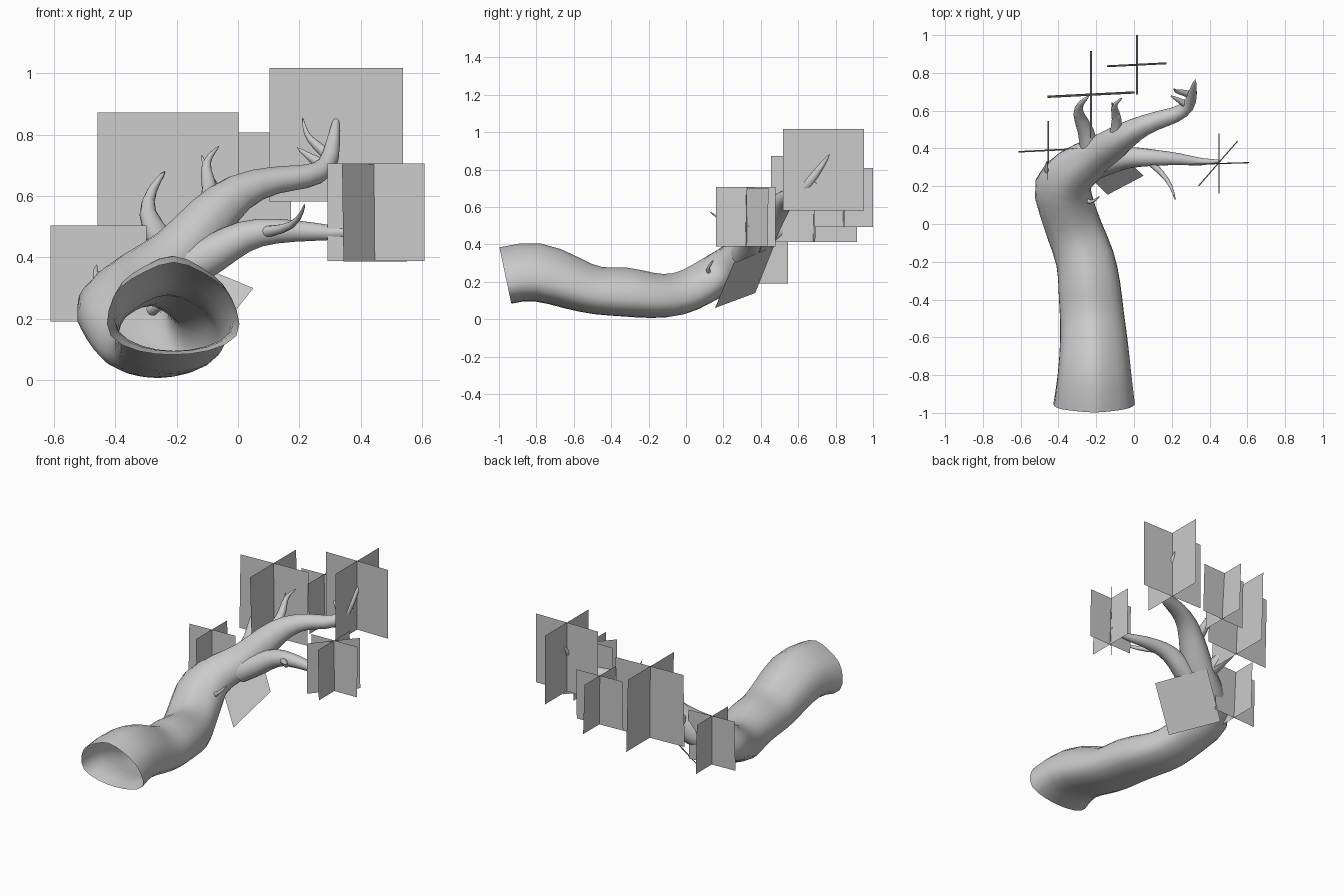
import bpy
import bmesh
import math
import random
from mathutils import Vector

random.seed(4)
cube = bpy.data.objects.get("Cube")
if cube:
    bpy.data.objects.remove(cube, do_unlink=True)

# One plain grey for bark and foliage cards
grey = bpy.data.materials.new("plain_grey")
grey.use_nodes = True
colour = (0.6, 0.6, 0.6, 1)
grey.diffuse_color = colour
grey.node_tree.nodes["Principled BSDF"].inputs["Base Color"].default_value = colour


def finish(bm, name, smooth):
    """Turn a bmesh into a named object."""
    mesh = bpy.data.meshes.new(name)
    bm.to_mesh(mesh)
    bm.free()
    mesh.materials.append(grey)
    for face in mesh.polygons:
        face.use_smooth = smooth
    obj = bpy.data.objects.new(name, mesh)
    bpy.context.collection.objects.link(obj)
    return obj


def tube(name, rings, ridges, bump):
    """Open tapered tube through rings of (x, y, z, half width, half height).

    Each ridge swells one side of the tube and fades along its length."""
    bm = bmesh.new()
    sides = len(ridges)
    centres = [Vector(ring[:3]) for ring in rings]
    loops = []
    for i, ring in enumerate(rings):
        ahead = centres[min(i + 1, len(rings) - 1)]
        behind = centres[max(i - 1, 0)]
        tangent = (ahead - behind).normalized()
        side = tangent.cross(Vector((0, 0, 1))).normalized()
        up = side.cross(tangent)
        fade = 1 - i / len(rings)
        loop = []
        for k in range(sides):
            angle = math.tau * k / sides
            offset = side * math.cos(angle) * ring[3] + up * math.sin(angle) * ring[4]
            swell = 1.06 + ridges[k] * fade + random.uniform(-bump, bump)
            loop.append(bm.verts.new(centres[i] + offset * swell))
        loops.append(loop)
    for first, second in zip(loops, loops[1:]):
        for k in range(sides):
            n = (k + 1) % sides
            bm.faces.new((first[k], first[n], second[n], second[k]))
    bm.faces.new(loops[-1])
    bmesh.ops.recalc_face_normals(bm, faces=bm.faces)
    obj = finish(bm, name, True)
    rounding = obj.modifiers.new("rounding", "SUBSURF")
    rounding.levels = rounding.render_levels = 1
    return obj


def branch(name, path, start, end, sides=7):
    """Round branch that thins evenly along its path."""
    last = len(path) - 1
    rings = []
    for i, point in enumerate(path):
        radius = start + (end - start) * i / last
        rings.append((*point, radius, radius))
    return tube(name, rings, [0] * sides, 0.05)


def card(name, corners):
    """Single flat foliage card."""
    bm = bmesh.new()
    bm.faces.new([bm.verts.new(corner) for corner in corners])
    return finish(bm, name, False)


def upright_card(name, centre, size, angle, lean):
    """Square card standing on its lower edge, turned about z."""
    along = Vector((math.cos(angle), math.sin(angle), 0)) * size / 2
    across = Vector((-math.sin(angle), math.cos(angle), 0)) * lean
    rise = Vector((0, 0, size / 2)) + across
    middle = Vector(centre)
    return card(name, [middle - along - rise, middle + along - rise,
                       middle + along + rise, middle - along + rise])


# Hollow trunk that bends and runs on into the main limb
trunk_ridges = [-.05, -.08, -.12, .1, -.1, -.04, -.06, .16, .02, -.04, .02, .2]
tube("hollow_trunk", [
    (-.21, -.965, .23, .21, .153),
    (-.21, -.8, .265, .19, .158),
    (-.215, -.6, .185, .175, .137),
    (-.225, -.47, .14, .165, .12),
    (-.235, -.33, .148, .165, .134),
    (-.255, -.18, .12, .155, .118),
    (-.315, -.04, .123, .145, .112),
    (-.355, .08, .185, .148, .11),
    (-.395, .2, .25, .165, .118),
    (-.32, .285, .325, .13, .105),
    (-.2, .36, .4, .097, .09),
    (-.1, .43, .525, .082, .085),
    (0, .5, .62, .06, .06),
    (.12, .55, .655, .046, .042),
    (.22, .575, .66, .042, .04),
    (.295, .62, .685, .034, .034),
    (.31, .69, .77, .025, .025),
    (.325, .77, .885, .004, .004),
], trunk_ridges, 0.03)

# Side branches
branch("low_branch", [
    (-.2, .31, .35), (-.07, .35, .415), (.02, .355, .475), (.12, .35, .49),
    (.25, .345, .485), (.36, .325, .475), (.47, .335, .5)], .076, .008, 9)
branch("back_branch", [
    (-.23, .36, .41), (-.25, .5, .46), (-.305, .59, .54),
    (-.285, .64, .62), (-.235, .68, .685)], .058, .005)
branch("upper_branch", [
    (-.1, .46, .56), (-.085, .56, .62), (-.11, .62, .69),
    (-.095, .64, .73), (-.06, .67, .765)], .036, .003)

# Small twigs
twigs = {
    "low_twig": [(.06, .35, .48), (.15, .27, .49), (.2, .2, .52), (.22, .12, .58)],
    "upper_twig": [(-.09, .57, .64), (-.1, .6, .67), (-.12, .65, .74)],
    "tip_twig_long": [(.31, .68, .72), (.25, .7, .77), (.22, .7, .8), (.21, .72, .86)],
    "tip_twig_short": [(.28, .63, .7), (.23, .66, .73), (.19, .68, .76)],
    "right_stub": [(-.28, .17, .23), (-.25, .11, .25), (-.21, .12, .28), (-.18, .15, .32)],
    "left_stub": [(-.44, .26, .31), (-.47, .28, .34), (-.46, .34, .38)],
}
for name, path in twigs.items():
    branch(name, path, .024, .003, 6)

# Pairs of crossed foliage cards: centre, size, turn, lean
clusters = {
    "tip": ((.32, .735, .8), .435, 0, 0),
    "upper": ((.015, .843, .65), .315, .05, .005),
    "back": ((-.228, .685, .642), .46, .05, .006),
    "left": ((-.455, .39, .348), .313, .05, .004),
    "low": ((.45, .32, .547), .317, .03, .003),
}
for name, (centre, size, turn, lean) in clusters.items():
    upright_card(name + "_card_wide", centre, size, turn, lean)
    upright_card(name + "_card_deep", centre, size, math.pi / 2, lean)
upright_card("low_card_diagonal", (.445, .32, .545), .315, math.radians(49), .003)

# Slanted card below the bend
card("under_card", [(-.14, .155, .06), (-.36, .37, .14), (-.17, .47, .39), (.05, .255, .3)])
